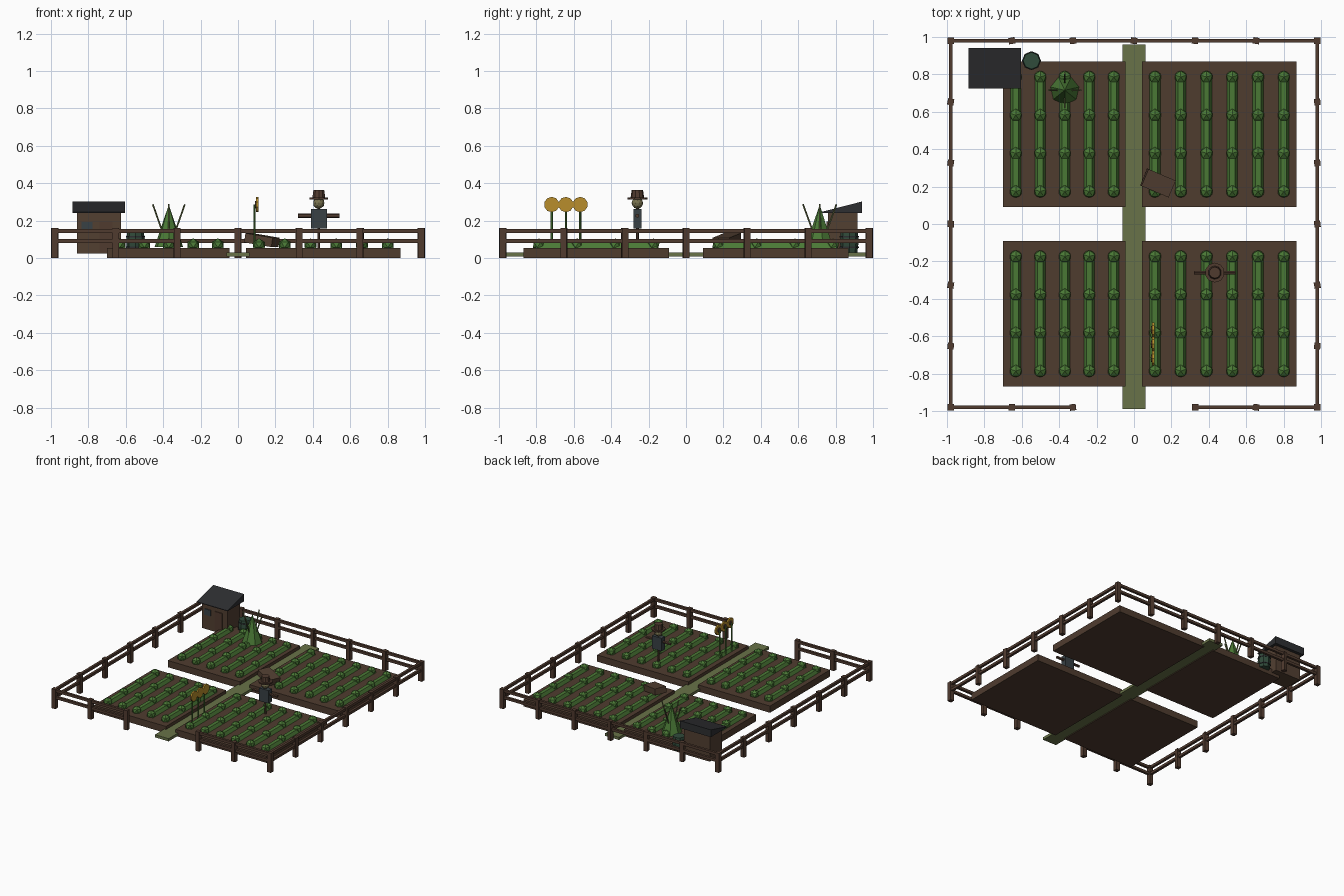
import bpy, bmesh, math, random
from mathutils import Matrix, Vector

if "Cube" in bpy.data.objects:
    bpy.data.objects.remove(bpy.data.objects["Cube"])

random.seed(4)

def mat(name, r, g, b):
    m = bpy.data.materials.new(name)
    m.diffuse_color = (r, g, b, 1)
    m.use_nodes = True
    m.node_tree.nodes["Principled BSDF"].inputs["Base Color"].default_value = m.diffuse_color
    return m

SOIL = mat("soil_brown", 0.078, 0.045, 0.028)
WOOD = mat("fence_wood", 0.080, 0.043, 0.028)
SHED = mat("shed_wood", 0.085, 0.050, 0.031)
PATH = mat("path_green", 0.140, 0.170, 0.065)
LEAF = mat("leaf_green", 0.068, 0.190, 0.036)
BARREL = mat("barrel_green", 0.030, 0.070, 0.043)
ROOF = mat("roof_grey", 0.027, 0.028, 0.031)
COAT = mat("coat_grey", 0.040, 0.053, 0.060)
YELLOW = mat("petal_yellow", 0.480, 0.270, 0.025)
STRAW = mat("straw_tan", 0.190, 0.170, 0.080)

class Part:
    """Collects primitives of one colour into one object."""
    def __init__(self, name, material):
        self.name, self.material, self.bm = name, material, bmesh.new()

    def box(self, x, y, z, sx, sy, sz, rot=None):
        m = Matrix.Translation((x, y, z)) @ (rot or Matrix()) @ Matrix.Diagonal((sx, sy, sz, 1))
        bmesh.ops.create_cube(self.bm, size=1, matrix=m)
        return self

    def tube(self, a, b, r1, r2=None, n=8, turn=0):
        a, b = Vector(a), Vector(b)
        d = b - a
        m = (Matrix.Translation((a + b) / 2) @ d.to_track_quat('Z', 'Y').to_matrix().to_4x4()
             @ Matrix.Rotation(turn, 4, 'Z'))
        bmesh.ops.create_cone(self.bm, cap_ends=True, segments=n, radius1=r1,
                              radius2=r1 if r2 is None else r2, depth=d.length, matrix=m)
        return self

    def ball(self, x, y, z, r, rz, sub=1, turn=0):
        m = (Matrix.Translation((x, y, z)) @ Matrix.Rotation(turn, 4, 'Z')
             @ Matrix.Diagonal((r, r, rz, 1)))
        bmesh.ops.create_icosphere(self.bm, subdivisions=sub, radius=1, matrix=m)
        return self

    def done(self):
        me = bpy.data.meshes.new(self.name)
        self.bm.to_mesh(me)
        self.bm.free()
        me.materials.append(self.material)
        ob = bpy.data.objects.new(self.name, me)
        bpy.context.collection.objects.link(ob)
        return ob

# Fence posts and double rails, open at the front gate
E = 0.98
posts, rails = Part("fence_posts", WOOD), Part("fence_rails", WOOD)
steps = [-E, -0.653, -0.327, 0, 0.327, 0.653, E]
spots = {(x, s * E) for x in steps for s in (-1, 1)} | {(s * E, y) for y in steps for s in (-1, 1)}
for x, y in sorted(spots - {(0, -E)}):
    corner = abs(x) == E and abs(y) == E
    turn = 0 if corner else random.uniform(-0.2, 0.2)
    posts.box(x, y, 0.08, 0.034, 0.034, 0.16, Matrix.Rotation(turn, 4, 'Z'))
for z in (0.09, 0.145):
    rails.box(0, E, z, 2 * E, 0.02, 0.021)
    for s in (-1, 1):
        rails.box(s * E, 0, z, 0.02, 2 * E, 0.021)
        rails.box(s * 0.653, -E, z, 0.654, 0.02, 0.021)
posts.done()
rails.done()

# Central path and four raised beds
Part("garden_path", PATH).box(0, -0.015, 0.018, 0.125, 1.95, 0.022).done()
beds = Part("soil_beds", SOIL)
for s in (-1, 1):
    beds.box(-0.373, s * 0.48, 0.0275, 0.655, 0.78, 0.055)
    beds.box(0.456, s * 0.48, 0.0275, 0.828, 0.78, 0.055)
beds.done()

# Crop rows: hexagonal ridge with four bushy plants each
ridges, plants = Part("crop_ridges", LEAF), Part("crop_plants", LEAF)
row_x = [-0.632 + 0.131 * i for i in range(5)] + [0.112 + 0.1378 * i for i in range(6)]
for x in row_x:
    for s in (-1, 1):
        ridges.tube((x, s * 0.48 - 0.325, 0.055), (x, s * 0.48 + 0.325, 0.055), 0.029, n=6, turn=math.pi / 6)
        for k in range(4):
            plants.ball(x, s * 0.48 - 0.306 + 0.204 * k, 0.071, 0.037, 0.034, turn=math.pi / 2)
ridges.done()
plants.done()

# Tool shed with door, window and a sloping wedge roof
Part("shed_walls", SHED).box(-0.742, 0.838, 0.133, 0.235, 0.16, 0.215).done()
Part("shed_door", WOOD).box(-0.705, 0.756, 0.112, 0.07, 0.008, 0.165).done()
Part("shed_window", COAT).box(-0.807, 0.756, 0.168, 0.058, 0.008, 0.05).done()
roof = Part("shed_roof", ROOF).box(-0.744, 0.833, 0.272, 0.28, 0.215, 0.06).done()
for v in roof.data.vertices:
    if v.co.z > 0.27 and v.co.y < 0.8:
        v.co.z = 0.247

# Water barrel with two hoops
barrel = Part("water_barrel", BARREL)
barrel.tube((-0.548, 0.873, 0.03), (-0.548, 0.873, 0.085), 0.043, 0.05)
barrel.tube((-0.548, 0.873, 0.085), (-0.548, 0.873, 0.14), 0.05, 0.045)
barrel.done()
hoops = Part("barrel_hoops", ROOF)
for z in (0.058, 0.115):
    hoops.tube((-0.548, 0.873, z - 0.004), (-0.548, 0.873, z + 0.004), 0.051)
hoops.done()

# Climbing bean plant with splayed poles
bx, by = -0.37, 0.715
Part("bean_plant", LEAF).tube((bx, by, 0.06), (bx, by, 0.285), 0.078, 0.0, n=7).done()
poles = Part("bean_poles", PATH)
for i in range(4):
    c, s = math.cos(i * math.pi / 2), math.sin(i * math.pi / 2)
    poles.tube((bx + 0.005 * c, by + 0.005 * s, 0.055), (bx + 0.086 * c, by + 0.09 * s, 0.287), 0.005, n=5)
poles.done()

# Tilted wooden crate
tilt = Matrix.Rotation(math.radians(-23), 4, 'Z') @ Matrix.Rotation(math.radians(9), 4, 'Y')
Part("crate", SHED).box(0.128, 0.219, 0.096, 0.16, 0.098, 0.05, tilt).done()

# Scarecrow: pole, arms, coat, head and hat
sx, sy = 0.432, -0.26
frame = Part("scarecrow_frame", WOOD)
frame.tube((sx, sy, 0.05), (sx, sy, 0.28), 0.008, n=6)
frame.tube((sx - 0.11, sy, 0.226), (sx + 0.11, sy, 0.226), 0.011, n=6)
frame.done()
Part("scarecrow_coat", COAT).box(sx, sy, 0.21, 0.086, 0.044, 0.106).done()
Part("scarecrow_head", STRAW).ball(sx, sy, 0.294, 0.031, 0.031, sub=2).done()
hat = Part("scarecrow_hat", WOOD)
hat.tube((sx, sy, 0.314), (sx, sy, 0.325), 0.053, n=10)
hat.tube((sx, sy, 0.325), (sx, sy, 0.365), 0.036, 0.03, n=10)
hat.done()

# Sunflowers facing sideways
stems, heads, centres = Part("flower_stems", LEAF), Part("flower_heads", YELLOW), Part("flower_backs", SHED)
for y in (-0.718, -0.642, -0.566):
    stems.tube((0.088, y, 0.055), (0.088, y, 0.285), 0.006, n=6)
    heads.tube((0.096, y, 0.286), (0.109, y, 0.286), 0.041, n=10)
    centres.tube((0.092, y, 0.286), (0.096, y, 0.286), 0.02, n=8)
stems.done()
heads.done()
centres.done()
